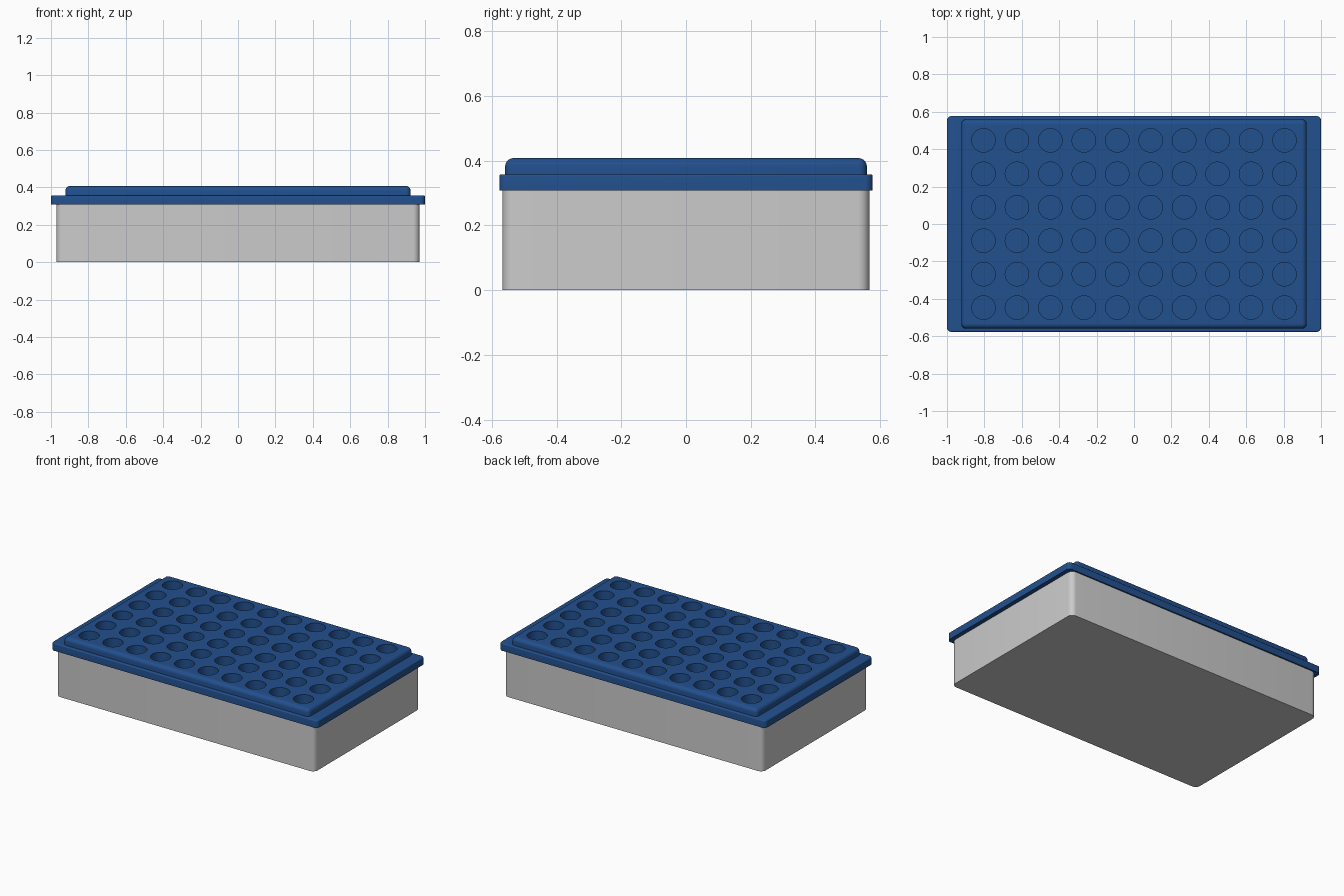
import bpy, bmesh
from mathutils import Matrix

if "Cube" in bpy.data.objects:
    bpy.data.objects.remove(bpy.data.objects["Cube"])


def material(name, rgb):
    m = bpy.data.materials.new(name)
    m.diffuse_color = (*rgb, 1)
    m.use_nodes = True
    m.node_tree.nodes["Principled BSDF"].inputs["Base Color"].default_value = m.diffuse_color
    return m


blue = material("deep blue", (0.016, 0.08, 0.27))
grey = material("light grey", (0.60, 0.60, 0.60))


def finish(bm, name, mat):
    me = bpy.data.meshes.new(name)
    bm.to_mesh(me)
    bm.free()
    ob = bpy.data.objects.new(name, me)
    bpy.context.collection.objects.link(ob)
    me.materials.append(mat)
    return ob


def rounded_box(name, hx, hy, z0, z1, mat, corner=0.0, rim=0.0):
    """Box with rounded upright corners and, if wanted, a rounded top rim."""
    bm = bmesh.new()
    bmesh.ops.create_cube(bm, size=1, matrix=Matrix.Translation((0, 0, (z0 + z1) / 2))
                          @ Matrix.Diagonal((2 * hx, 2 * hy, z1 - z0, 1)))
    upright = [e for e in bm.edges if abs(e.verts[0].co.z - e.verts[1].co.z) > 1e-4]
    bmesh.ops.bevel(bm, geom=upright, offset=corner, segments=6, profile=0.5, affect='EDGES')
    if rim:
        top = [e for e in bm.edges if all(v.co.z > z1 - 1e-4 for v in e.verts)]
        bmesh.ops.bevel(bm, geom=top, offset=rim, segments=5, profile=0.5, affect='EDGES')
    return finish(bm, name, mat)


# Box body, lid flange and raised plate
body = rounded_box("box_body", 0.971, 0.567, 0, 0.312, grey, corner=0.035)
flange = rounded_box("lid_flange", 1.0, 0.577, 0.308, 0.358, blue, corner=0.025, rim=0.007)
plate = rounded_box("raised_plate", 0.923, 0.559, 0.35, 0.408, blue, corner=0.026, rim=0.025)

# Cutter: 10 by 6 grid of round wells
FLOOR, PITCH, RADIUS = 0.316, 0.1788, 0.063
bm = bmesh.new()
for i in range(10):
    for j in range(6):
        bmesh.ops.create_cone(
            bm, cap_ends=True, segments=32, radius1=RADIUS, radius2=RADIUS, depth=0.2,
            matrix=Matrix.Translation(((i - 4.5) * PITCH, (j - 2.5) * PITCH, FLOOR + 0.1)))
cutter = finish(bm, "well_cutter", blue)
cutter.hide_render = True

for ob in (flange, plate):
    mod = ob.modifiers.new("wells", 'BOOLEAN')
    mod.operation = 'DIFFERENCE'
    mod.solver = 'EXACT'
    mod.object = cutter
    bpy.context.view_layer.objects.active = ob
    bpy.ops.object.modifier_apply(modifier=mod.name)
bpy.data.objects.remove(cutter)

# Smooth shading with sharp edges kept
for ob in (body, flange, plate):
    bpy.ops.object.select_all(action='DESELECT')
    ob.select_set(True)
    bpy.context.view_layer.objects.active = ob
    bpy.ops.object.shade_smooth_by_angle(angle=0.6)
